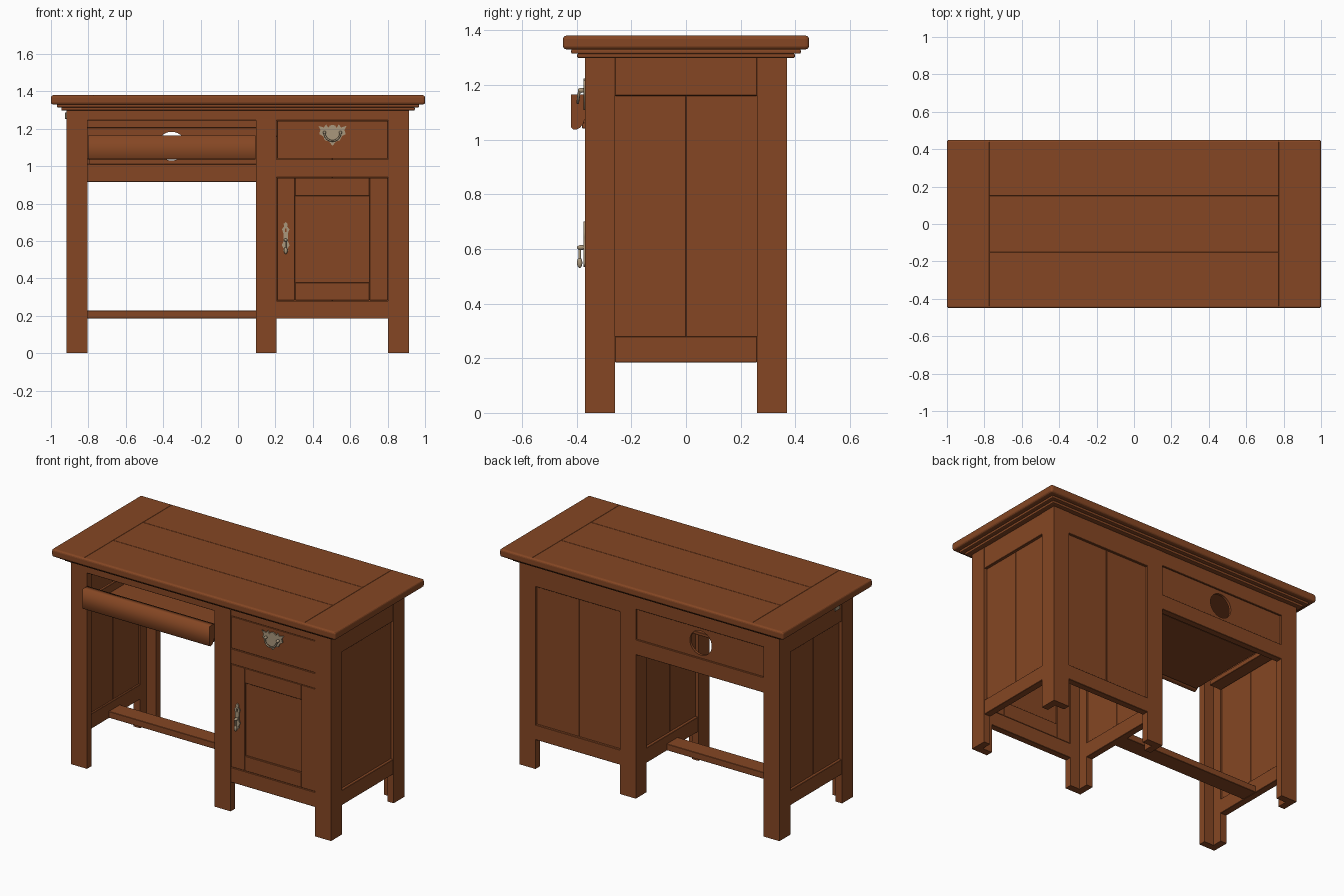
import bpy, bmesh, math
from math import pi, cos, sin

if "Cube" in bpy.data.objects:
    bpy.data.objects.remove(bpy.data.objects["Cube"])


def material(name, rgb):
    m = bpy.data.materials.new(name)
    m.diffuse_color = (*rgb, 1)
    m.use_nodes = True
    m.node_tree.nodes["Principled BSDF"].inputs["Base Color"].default_value = m.diffuse_color
    return m


WOOD = material("warm_brown_wood", (0.235, 0.062, 0.017))
METAL = material("aged_pewter", (0.40, 0.31, 0.20))


def mesh_object(name, bm, mat):
    me = bpy.data.meshes.new(name)
    bm.to_mesh(me)
    bm.free()
    me.materials.append(mat)
    ob = bpy.data.objects.new(name, me)
    bpy.context.collection.objects.link(ob)
    return ob


def box(name, x0, x1, y0, y1, z0, z1, mat=WOOD, bevel=0.002, segments=1):
    bm = bmesh.new()
    bmesh.ops.create_cube(bm, size=1)
    for v in bm.verts:
        v.co = ((x0 + x1) / 2 + v.co.x * (x1 - x0),
                (y0 + y1) / 2 + v.co.y * (y1 - y0),
                (z0 + z1) / 2 + v.co.z * (z1 - z0))
    if bevel:
        bmesh.ops.bevel(bm, geom=bm.edges[:], offset=bevel, segments=segments,
                        profile=0.5, affect='EDGES')
    return mesh_object(name, bm, mat)


def plate(name, outlines, loc, thick, mat=WOOD, turn=0):
    """Flat outlines (later ones cut holes), stood upright and thickened."""
    cu = bpy.data.curves.new(name, 'CURVE')
    cu.dimensions = '2D'
    cu.fill_mode = 'BOTH'
    cu.extrude = thick / 2
    for pts in outlines:
        sp = cu.splines.new('POLY')
        sp.points.add(len(pts) - 1)
        for p, (a, b) in zip(sp.points, pts):
            p.co = (a, b, 0, 1)
        sp.use_cyclic_u = True
    cu.materials.append(mat)
    ob = bpy.data.objects.new(name, cu)
    bpy.context.collection.objects.link(ob)
    ob.location = loc
    ob.rotation_euler = (pi / 2, 0, turn)
    return ob


def tube(name, pts, r, mat=METAL):
    cu = bpy.data.curves.new(name, 'CURVE')
    cu.dimensions = '3D'
    cu.bevel_depth = r
    cu.bevel_resolution = 2
    cu.use_fill_caps = True
    sp = cu.splines.new('POLY')
    sp.points.add(len(pts) - 1)
    for p, co in zip(sp.points, pts):
        p.co = (*co, 1)
    cu.materials.append(mat)
    ob = bpy.data.objects.new(name, cu)
    bpy.context.collection.objects.link(ob)


def ball(name, loc, scale):
    bm = bmesh.new()
    bmesh.ops.create_uvsphere(bm, u_segments=14, v_segments=8, radius=1)
    for f in bm.faces:
        f.smooth = True
    for v in bm.verts:
        v.co = [l + c * s for l, c, s in zip(loc, v.co, scale)]
    mesh_object(name, bm, METAL)


# Table top: rounded slab with fine seams pressed into it
top = box("table_top", -1, 1, -0.45, 0.45, 1.33, 1.38, bevel=0.012, segments=3)
bm = bmesh.new()
bm.from_mesh(top.data)
for axis, at in ((0, -0.775), (0, 0.775), (1, -0.15), (1, 0.15)):
    for d in (-0.0015, 0, 0.0015):
        co, no = [0, 0, 0], [0, 0, 0]
        co[axis], no[axis] = at + d, 1
        bmesh.ops.bisect_plane(bm, geom=bm.verts[:] + bm.edges[:] + bm.faces[:],
                               plane_co=co, plane_no=no)
for v in bm.verts:
    end_seam = abs(abs(v.co.x) - 0.775) < 0.0005
    plank_seam = abs(abs(v.co.y) - 0.15) < 0.0005 and abs(v.co.x) < 0.775
    if v.co.z > 1.379 and (end_seam or plank_seam):
        v.co.z -= 0.002
bm.to_mesh(top.data)
bm.free()

# Stepped moulding under the top
box("upper_moulding", -0.968, 0.968, -0.42, 0.42, 1.314, 1.331, bevel=0.005, segments=2)
box("lower_moulding", -0.945, 0.945, -0.398, 0.398, 1.298, 1.315, bevel=0.005, segments=2)

# Legs: each an L of two boards; s is the side the outer corner faces
T = 0.045
for name, x0, x1, s in (("left", -0.918, -0.805, -1), ("middle", 0.095, 0.207, -1),
                        ("right", 0.802, 0.915, 1)):
    for end, f in (("front", -1), ("back", 1)):
        ox, ix = (x1, x0) if s > 0 else (x0, x1)
        a, b, c = ox, ox - s * T, ix
        y0, y1, y2 = f * 0.37, f * (0.37 - T), f * 0.26
        bm = bmesh.new()
        pts = [(a, y0), (c, y0), (c, y1), (b, y1), (b, y2), (a, y2)]
        face = bm.faces.new([bm.verts.new((x, y, 0)) for x, y in pts])
        ext = bmesh.ops.extrude_face_region(bm, geom=[face])
        bmesh.ops.translate(bm, vec=(0, 0, 1.30),
                            verts=[v for v in ext["geom"] if isinstance(v, bmesh.types.BMVert)])
        bmesh.ops.recalc_face_normals(bm, faces=bm.faces[:])
        mesh_object(end + "_" + name + "_leg", bm, WOOD)

# Panelled sides: rails and two recessed boards each
for name, out, s in (("left", -0.916, -1), ("right", 0.913, 1), ("middle", 0.097, -1)):
    r = sorted((out, out - s * 0.045))
    p = sorted((out - s * 0.018, out - s * 0.033))
    box(name + "_side_top_rail", *r, -0.26, 0.26, 1.16, 1.30)
    box(name + "_side_bottom_rail", *r, -0.26, 0.26, 0.185, 0.28)
    for half, y0, y1 in (("front", -0.27, 0), ("back", 0, 0.27)):
        box(name + "_side_" + half + "_panel", *p, y0, y1, 0.275, 1.165)

# Back of the cupboard
box("cupboard_back_top_rail", 0.2, 0.81, 0.325, 0.368, 1.16, 1.30)
box("cupboard_back_bottom_rail", 0.2, 0.81, 0.325, 0.368, 0.185, 0.28)
for name, x0, x1 in (("left", 0.2, 0.504), ("right", 0.504, 0.81)):
    box("cupboard_back_" + name + "_panel", x0, x1, 0.338, 0.353, 0.275, 1.165)

# Back apron over the knee space, with a round cable hole
box("apron_top_rail", -0.81, 0.1, 0.325, 0.368, 1.205, 1.30)
box("apron_bottom_rail", -0.81, 0.1, 0.325, 0.368, 0.915, 1.012)
hole = [(-0.355 + 0.077 * cos(i * pi / 16), 1.107 + 0.077 * sin(i * pi / 16)) for i in range(32)]
plate("apron_panel", [[(-0.81, 1.01), (0.1, 1.01), (0.1, 1.208), (-0.81, 1.208)], hole],
      (0, 0.35, 0), 0.016)

# Front rails
box("front_top_rail", -0.81, 0.81, -0.368, -0.325, 1.245, 1.30)
box("cupboard_middle_rail", 0.2, 0.81, -0.368, -0.325, 0.94, 1.037)
box("cupboard_bottom_rail", 0.2, 0.81, -0.368, -0.325, 0.185, 0.28)

# Foot stretcher
box("foot_stretcher", -0.875, 0.12, -0.055, 0.055, 0.187, 0.228)

# Pull-out tray with a rounded front
front = [(-0.42, 1.165), (-0.42, 1.045), (-0.413, 1.037), (-0.402, 1.036),
         (-0.388, 1.043), (-0.377, 1.056), (-0.37, 1.075), (-0.37, 1.165)]
plate("tray_front", [front], (-0.355, 0, 0), 0.895, turn=pi / 2)
box("tray_floor", -0.79, 0.08, -0.38, 0.16, 1.04, 1.06)
for name, x0 in (("left", -0.79), ("right", 0.062)):
    box("tray_" + name + "_side", x0, x0 + 0.018, -0.375, 0.16, 1.04, 1.11)
box("tray_runner", -0.875, -0.79, -0.26, 0.26, 1.01, 1.04)

# Drawer
box("drawer_front", 0.208, 0.801, -0.367, -0.335, 1.04, 1.243)
box("drawer_floor", 0.22, 0.79, -0.34, 0.3, 1.045, 1.06)

# Cupboard door: frame and recessed panel
for name, x0, x1 in (("left", 0.208, 0.305), ("right", 0.703, 0.801)):
    box("door_" + name + "_stile", x0, x1, -0.367, -0.33, 0.283, 0.938)
for name, z0, z1 in (("bottom", 0.283, 0.378), ("top", 0.842, 0.938)):
    box("door_" + name + "_rail", 0.305, 0.703, -0.367, -0.33, z0, z1)
box("door_panel", 0.3, 0.71, -0.355, -0.34, 0.37, 0.85)

# Drawer pull: scalloped plate, posts and swinging bail
half = [(0, 0.05), (0.015, 0.045), (0.022, 0.033), (0.034, 0.052), (0.046, 0.035),
        (0.076, 0.044), (0.064, 0.022), (0.071, 0.0), (0.05, -0.012), (0.04, -0.034),
        (0.018, -0.04), (0, -0.064)]
outline = half + [(-x, z) for x, z in half[-2:0:-1]]
plate("drawer_pull_plate", [outline], (0.505, -0.37, 1.172), 0.009, METAL)
bail = [(0.505 + 0.043 * cos(t), -0.390 - 0.006 * sin(t), 1.18 - 0.045 * sin(t))
        for t in [i * pi / 12 for i in range(13)]]
tube("drawer_pull_bail", bail, 0.005)
for name, x in (("left", 0.462), ("right", 0.548)):
    ball("drawer_pull_" + name + "_post", (x, -0.382, 1.18), (0.009, 0.014, 0.009))

# Door pull: slim keyhole plate, knuckle and drop
half = [(0, 0.083), (0.011, 0.074), (0.008, 0.06), (0.02, 0.045), (0.013, 0.025),
        (0.012, -0.02), (0.021, -0.04), (0.01, -0.06), (0.014, -0.07), (0, -0.085)]
slot = [(0.003, 0.05), (0.003, 0.03), (-0.003, 0.03), (-0.003, 0.05)]
outline = half + [(-x, z) for x, z in half[-2:0:-1]]
plate("door_pull_plate", [outline, slot], (0.255, -0.37, 0.618), 0.009, METAL)
ball("door_pull_knuckle", (0.255, -0.383, 0.605), (0.01, 0.016, 0.009))
tube("door_pull_stem", [(0.255, -0.389, 0.605), (0.255, -0.389, 0.55)], 0.005)
ball("door_pull_drop", (0.255, -0.389, 0.549), (0.01, 0.01, 0.019))

# Small plate on the left side, near the top
box("side_plate", -0.924, -0.914, -0.235, -0.185, 1.252, 1.288, METAL)

# Turn the curve-built parts into meshes
bpy.ops.object.select_all(action='DESELECT')
curves = [o for o in bpy.data.objects if o.type == 'CURVE']
for o in curves:
    o.select_set(True)
bpy.context.view_layer.objects.active = curves[0]
bpy.ops.object.convert(target='MESH')
